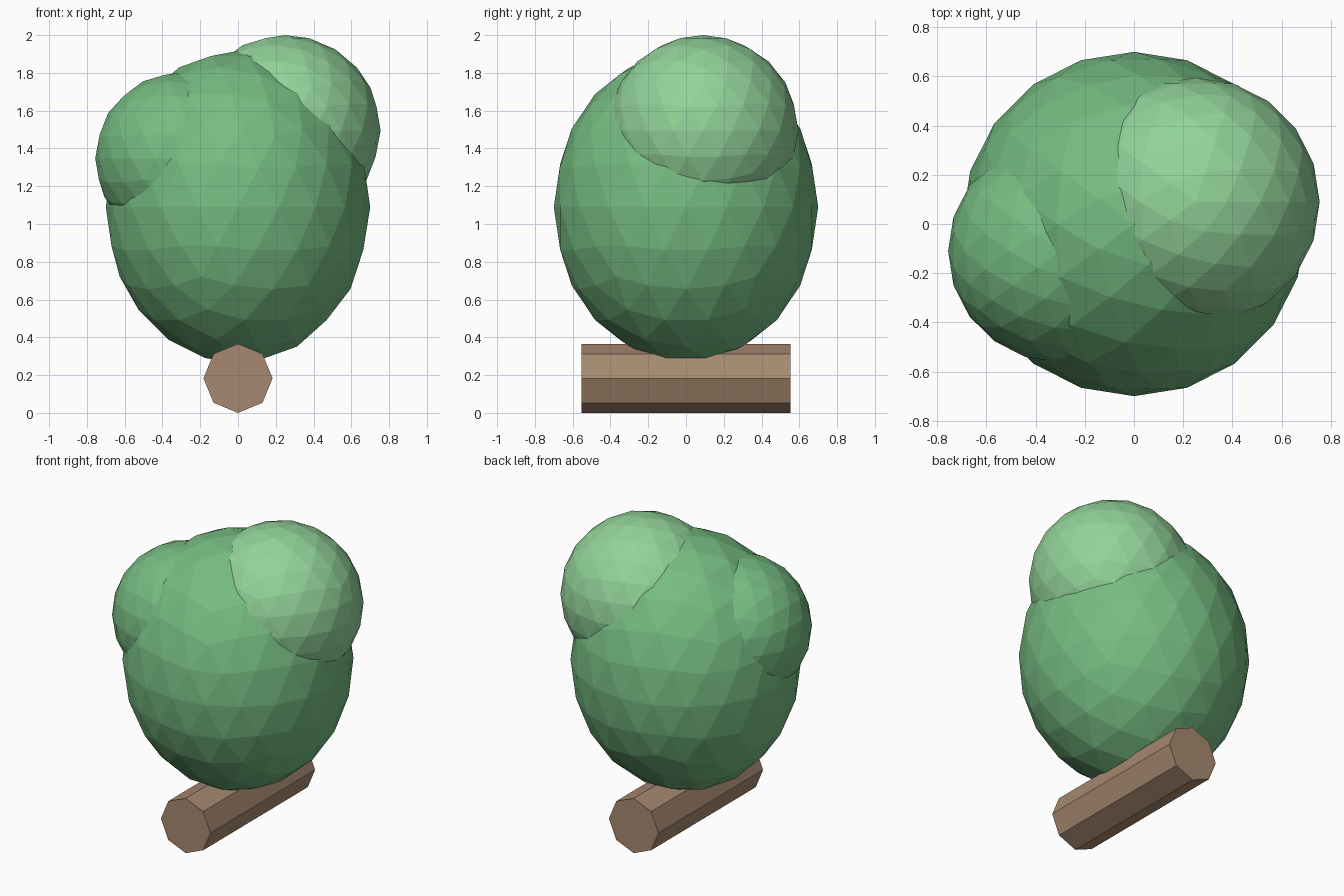
import bpy
from math import pi

if "Cube" in bpy.data.objects:
    bpy.data.objects.remove(bpy.data.objects["Cube"])


def material(name, rgb):
    mat = bpy.data.materials.new(name)
    mat.diffuse_color = (*rgb, 1)
    mat.use_nodes = True
    mat.node_tree.nodes["Principled BSDF"].inputs["Base Color"].default_value = mat.diffuse_color
    return mat


def finish(name, mat):
    ob = bpy.context.object
    ob.name = name
    ob.data.materials.append(mat)
    return ob


def leaf_blob(name, centre, radii, mat):
    bpy.ops.mesh.primitive_ico_sphere_add(subdivisions=3, radius=1, location=centre)
    ob = finish(name, mat)
    ob.scale = radii
    return ob


green = material("leaf_green", (0.18, 0.50, 0.22))
light = material("leaf_light", (0.29, 0.65, 0.32))
brown = material("bark", (0.38, 0.25, 0.16))

# Foliage: one large egg-shaped mass with two smaller clumps
leaf_blob("main_foliage", (0, 0, 1.09), (0.70, 0.70, 0.826), green)
leaf_blob("upper_right_foliage", (0.25, 0.09, 1.495), (0.505, 0.505, 0.505), light)
leaf_blob("left_foliage", (-0.30, -0.11, 1.348), (0.456, 0.453, 0.455), green)

# Log: eight-sided prism lying front to back
bpy.ops.mesh.primitive_cylinder_add(vertices=8, radius=0.183, depth=1.106,
                                    location=(0, 0, 0.183), rotation=(pi / 2, 0, 0))
finish("log", brown)
